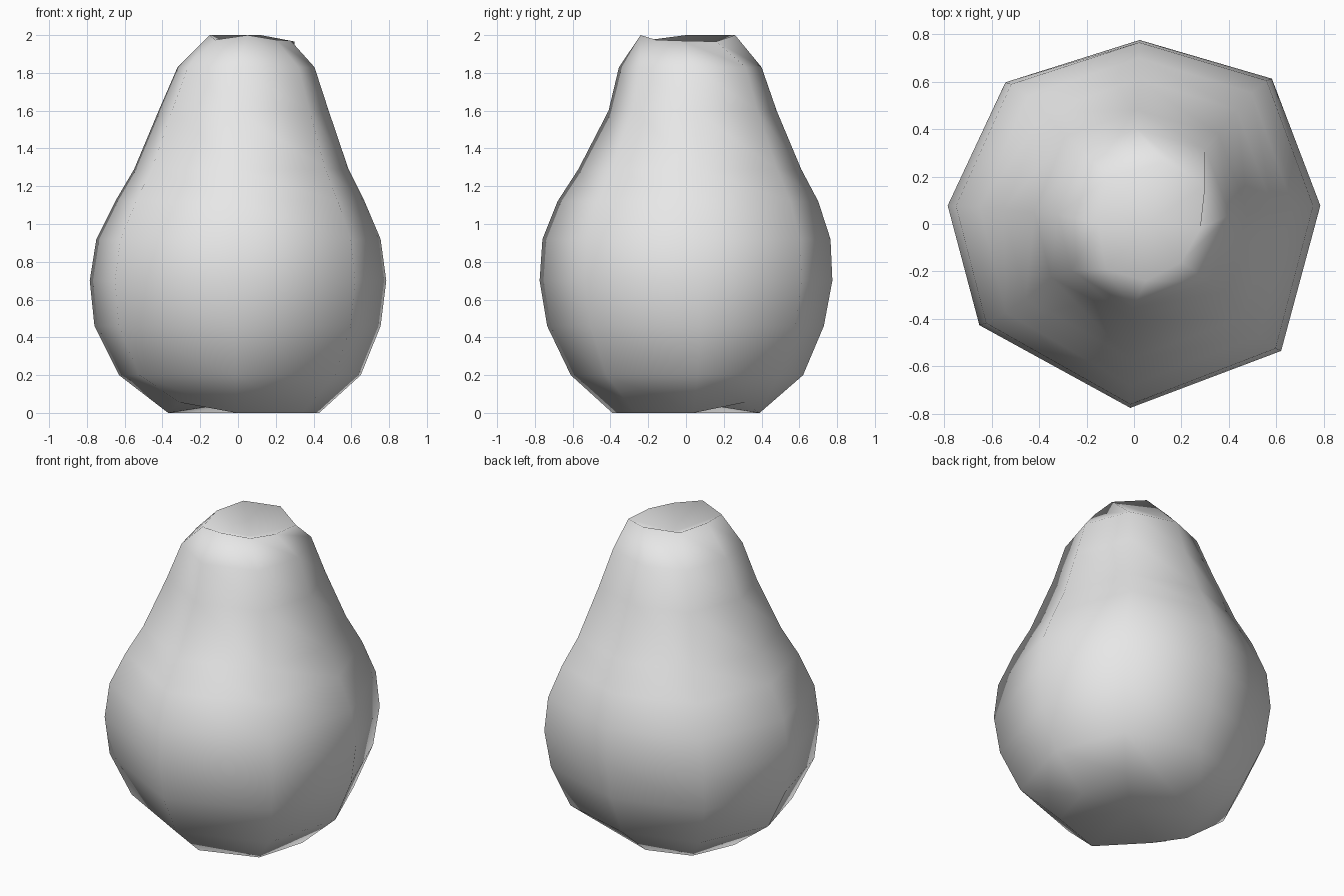
import bpy, bmesh

cube = bpy.data.objects.get("Cube")
if cube:
    bpy.data.objects.remove(cube, do_unlink=True)

skin = bpy.data.materials.new("pale_grey")
skin.use_nodes = True
colour = (0.8, 0.8, 0.8, 1)
skin.diffuse_color = colour
skin.node_tree.nodes["Principled BSDF"].inputs["Base Color"].default_value = colour

# Slightly uneven eight-sided cross-section, in units of the ring's reach
outline = [(.03, 1), (.74, .79), (1, .1), (.79, -.69),
           (-.02, -1), (-.83, -.55), (-1, .1), (-.69, .77)]

# Body rings: height, then reach to left, right, front and back
rings = [(0, .37, .43, .39, .39), (.2, .63, .65, .61, .62),
         (.46, .76, .755, .735, .73), (.7, .785, .785, .775, .775),
         (.92, .75, .755, .76, .765), (1.12, .65, .67, .68, .7),
         (1.29, .55, .585, .57, .61), (1.6, .42, .48, .41, .48),
         (1.83, .32, .405, .355, .4)]

# Uneven rim around the stem hollow
rim = [(.12, .26, 2), (.3, .16, 1.966), (.28, -.02, 1.97), (.2, -.16, 1.975),
       (.05, -.24, 2), (-.12, -.19, 1.975), (-.15, 0, 2), (-.1, .2, 2)]

bm = bmesh.new()
loops = []
for z, left, right, front, back in rings:
    loops.append([bm.verts.new((x * (right if x > 0 else left),
                                y * (back if y > 0 else front), z))
                  for x, y in outline])
# Two raised corners in the base
for i in (1, 5):
    loops[0][i].co.z = .055
loops.append([bm.verts.new(p) for p in rim])

# Skin the body between neighbouring rings
n = len(outline)
for low, high in zip(loops, loops[1:]):
    for i in range(n):
        j = (i + 1) % n
        bm.faces.new((low[i], low[j], high[j], high[i]))

# Hollows at the stem and the base
for loop, centre in ((loops[-1], (.07, .01, 1.89)), (loops[0], (.02, 0, .06))):
    mid = bm.verts.new(centre)
    for i in range(n):
        bm.faces.new((loop[i], loop[(i + 1) % n], mid))

bmesh.ops.recalc_face_normals(bm, faces=bm.faces)
for face in bm.faces:
    face.smooth = True

mesh = bpy.data.meshes.new("pear_body")
bm.to_mesh(mesh)
bm.free()
mesh.materials.append(skin)
body = bpy.data.objects.new("pear_body", mesh)
bpy.context.collection.objects.link(body)
